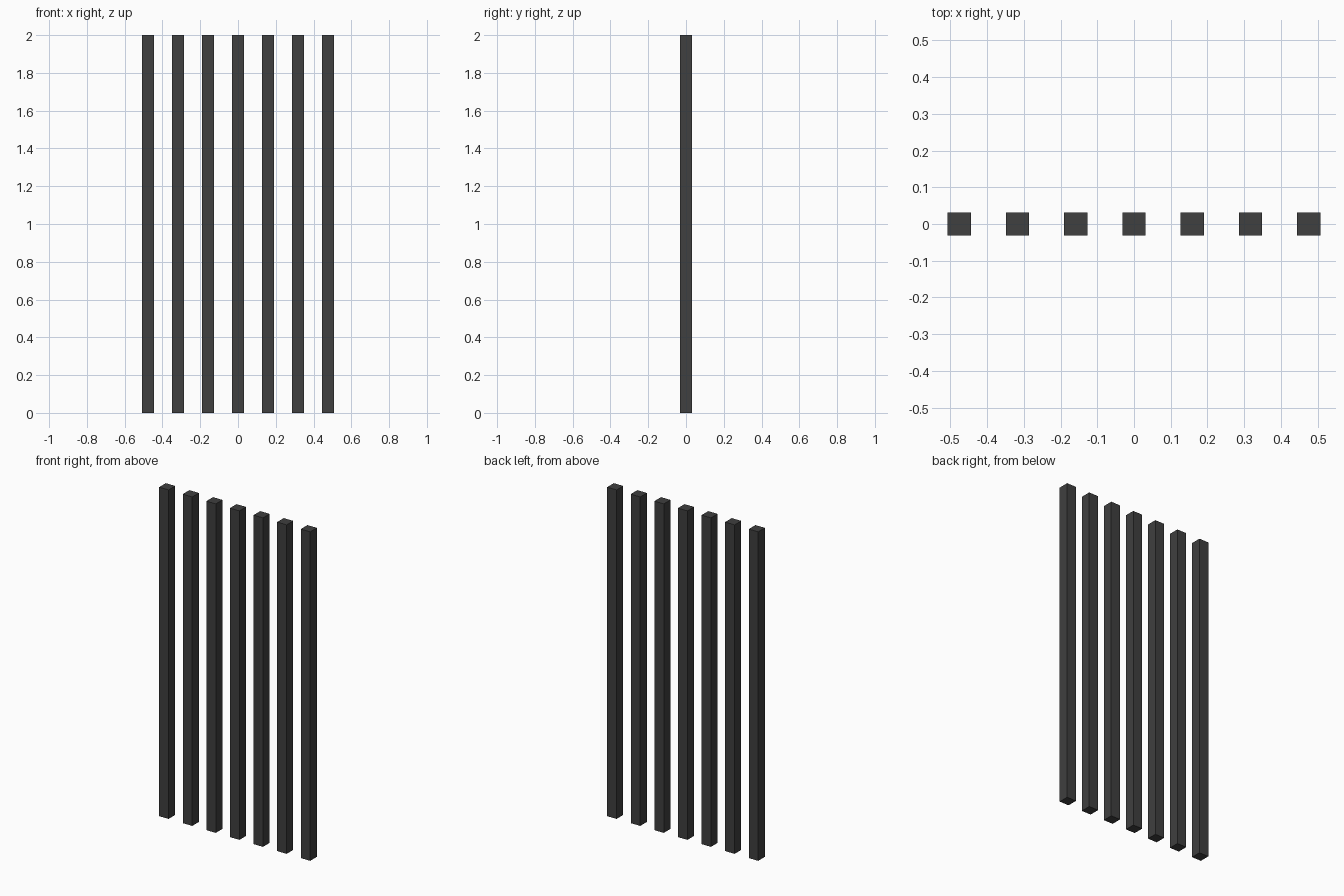
import bpy

if "Cube" in bpy.data.objects:
    bpy.data.objects.remove(bpy.data.objects["Cube"])

WIDTH = 0.0635
SPACING = 0.15875
HEIGHT = 2.0

# Dark metal
dark = bpy.data.materials.new("dark_metal")
dark.diffuse_color = (0.05, 0.05, 0.05, 1)
dark.use_nodes = True
dark.node_tree.nodes["Principled BSDF"].inputs["Base Color"].default_value = dark.diffuse_color

# Row of seven square upright bars
for i in range(-3, 4):
    bpy.ops.mesh.primitive_cube_add(size=1, location=(i * SPACING, 0, HEIGHT / 2))
    bar = bpy.context.object
    bar.name = f"upright_bar_{i + 4}"
    bar.scale = (WIDTH, WIDTH, HEIGHT)
    bpy.ops.object.transform_apply(location=False, rotation=False, scale=True)
    bar.data.materials.append(dark)
